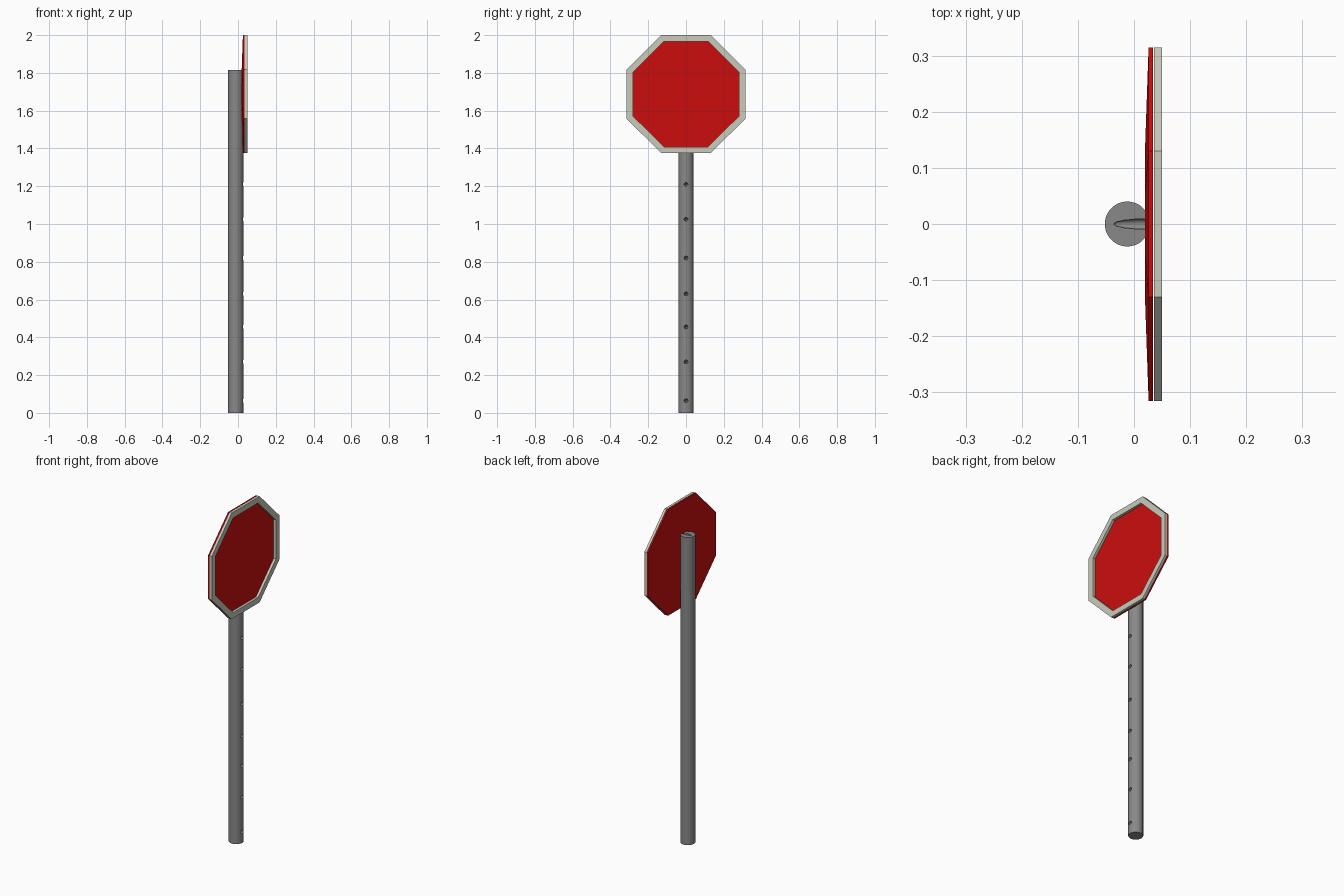
import bpy, bmesh, math

if "Cube" in bpy.data.objects:
    bpy.data.objects.remove(bpy.data.objects["Cube"])

SIGN_Z = 1.6875
POLE_X = -0.012


def material(name, rgb):
    m = bpy.data.materials.new(name)
    m.diffuse_color = (*rgb, 1)
    m.use_nodes = True
    m.node_tree.nodes["Principled BSDF"].inputs["Base Color"].default_value = m.diffuse_color
    return m


red = material("sign red", (0.60, 0.004, 0.004))
white = material("off white", (0.58, 0.60, 0.50))
grey = material("post grey", (0.25, 0.25, 0.25))


def octagon(bm, x, apothem):
    """Ring of eight vertices facing +x, with flat sides up and down."""
    r = apothem / math.cos(math.pi / 8)
    angles = [math.pi / 8 + i * math.pi / 4 for i in range(8)]
    return [bm.verts.new((x, r * math.cos(a), SIGN_Z + r * 0.993 * math.sin(a)))
            for a in angles]


def bridge(bm, a, b):
    for i in range(8):
        j = (i + 1) % 8
        bm.faces.new((a[i], a[j], b[j], b[i]))


def finish(bm, name, mat):
    bmesh.ops.recalc_face_normals(bm, faces=bm.faces)
    mesh = bpy.data.meshes.new(name)
    bm.to_mesh(mesh)
    bm.free()
    ob = bpy.data.objects.new(name, mesh)
    bpy.context.collection.objects.link(ob)
    mesh.materials.append(mat)
    return ob


# Red plate with a slightly raised back
bm = bmesh.new()
rings = [octagon(bm, x, a) for x, a in ((0.0195, 0.13), (0.026, 0.315), (0.034, 0.315))]
for a, b in zip(rings, rings[1:]):
    bridge(bm, a, b)
bm.faces.new(rings[0])
bm.faces.new(rings[-1])
finish(bm, "sign_plate", red)

# Raised border around the front of the plate
bm = bmesh.new()
rings = [octagon(bm, x, a) for x, a in
         ((0.0355, 0.315), (0.05, 0.315), (0.05, 0.281), (0.0355, 0.281))]
for i in range(4):
    bridge(bm, rings[i], rings[(i + 1) % 4])
finish(bm, "sign_border", white)

# Round post
bpy.ops.mesh.primitive_cylinder_add(vertices=48, radius=0.04, depth=1.815,
                                    location=(POLE_X, 0, 1.815 / 2))
post = bpy.context.object
post.name = "post"
post.data.materials.append(grey)

# Cutter for the row of bolt holes, the highest one notching the post top
bm = bmesh.new()
for z in (0.065, 0.27, 0.455, 0.63, 0.82, 1.025, 1.21, 1.41, 1.61, 1.812):
    ret = bmesh.ops.create_uvsphere(bm, u_segments=16, v_segments=12, radius=1)
    bmesh.ops.scale(bm, vec=(0.068, 0.01, 0.01), verts=ret["verts"])
    bmesh.ops.translate(bm, vec=(0.028, 0, z), verts=ret["verts"])
cutter = finish(bm, "hole_cutter", grey)
cutter.hide_render = True
cutter.hide_set(True)

cut = post.modifiers.new("bolt holes", "BOOLEAN")
cut.operation = "DIFFERENCE"
cut.solver = "EXACT"
cut.object = cutter

bpy.context.view_layer.objects.active = post
bpy.ops.object.modifier_apply(modifier=cut.name)
bpy.ops.object.shade_smooth_by_angle(angle=math.radians(35))
